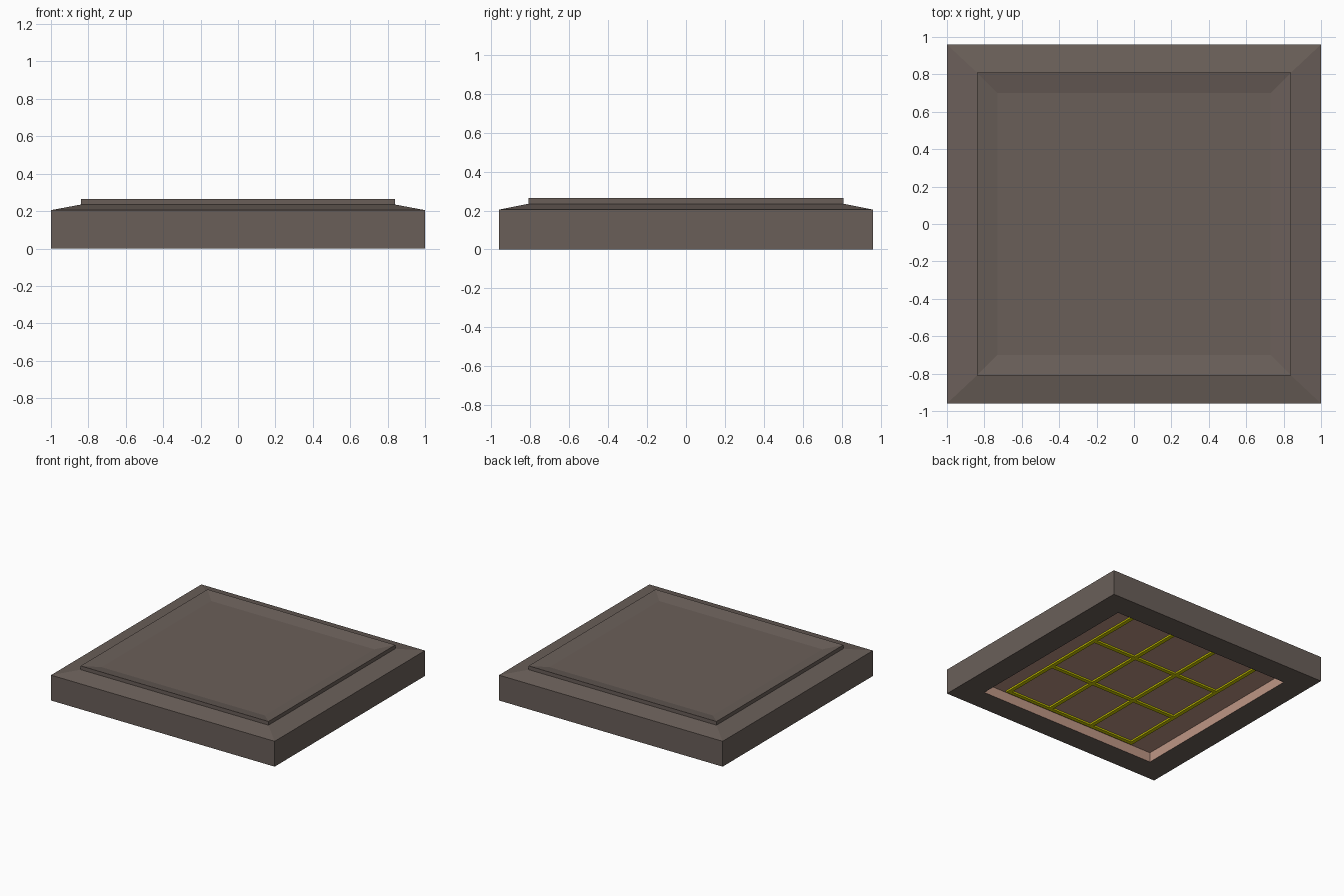
import bpy
import bmesh

if "Cube" in bpy.data.objects:
    bpy.data.objects.remove(bpy.data.objects["Cube"])


def material(name, rgb):
    mat = bpy.data.materials.new(name)
    lin = [((c / 255 + 0.055) / 1.055) ** 2.4 if c > 10 else c / 255 / 12.92 for c in rgb]
    mat.diffuse_color = (*lin, 1.0)
    mat.use_nodes = True
    mat.node_tree.nodes["Principled BSDF"].inputs["Base Color"].default_value = mat.diffuse_color
    return mat


STONE = material("grey brown stone", (106, 95, 89))
CLAY = material("warm clay", (190, 150, 133))
YELLOW = material("yellow trim", (205, 200, 0))


def finish(name, bm, mats):
    mesh = bpy.data.meshes.new(name)
    bm.normal_update()
    bm.to_mesh(mesh)
    bm.free()
    for mat in mats:
        mesh.materials.append(mat)
    obj = bpy.data.objects.new(name, mesh)
    bpy.context.collection.objects.link(obj)
    return obj


def loft(name, rings, mats, closed=False):
    """Stack rectangular rings (half x, half y, z); cap the ends or join them."""
    bm = bmesh.new()
    loops = [[bm.verts.new((sx * hx, sy * hy, z))
              for sx, sy in ((-1, -1), (1, -1), (1, 1), (-1, 1))]
             for hx, hy, z in rings]
    pairs = list(zip(loops, loops[1:]))
    if closed:
        pairs.append((loops[-1], loops[0]))
    else:
        bm.faces.new(loops[0][::-1])
        bm.faces.new(loops[-1])
    for a, b in pairs:
        for i in range(4):
            j = (i + 1) % 4
            bm.faces.new((a[i], a[j], b[j], b[i]))
    bmesh.ops.recalc_face_normals(bm, faces=bm.faces)
    return finish(name, bm, mats)


SEAM = 0.085

# Hollow lower skirt, with the inner walls in clay
skirt = loft("lower_skirt", [(1, 0.96, 0), (1, 0.96, SEAM),
                             (0.8, 0.77, SEAM), (0.8, 0.77, 0)],
             [STONE, CLAY], closed=True)
for face in skirt.data.polygons:
    c = face.center
    if abs(face.normal.z) < 0.5 and abs(c.x) < 0.9 and abs(c.y) < 0.9:
        face.material_index = 1

# Upper slab: sloped shoulder, raised lip and shallow dished top
loft("upper_slab", [(1, 0.96, SEAM), (1, 0.96, 0.205), (0.84, 0.81, 0.235),
                    (0.84, 0.81, 0.265), (0.73, 0.70, 0.242)], [STONE])

# Clay panel recessed in the underside
loft("underside_panel", [(0.8, 0.77, 0.078), (0.8, 0.77, SEAM)], [CLAY])

# Yellow grid of four bars each way on the panel
GX, GY, W, Z0, Z1 = 0.59, 0.735, 0.016, 0.065, 0.08
bm = bmesh.new()


def bar(x, y, hx, hy):
    verts = bmesh.ops.create_cube(bm, size=1)["verts"]
    bmesh.ops.scale(bm, vec=(2 * hx, 2 * hy, Z1 - Z0), verts=verts)
    bmesh.ops.translate(bm, vec=(x, y, (Z0 + Z1) / 2), verts=verts)


for k in (-1, -1 / 3, 1 / 3, 1):
    bar(k * GX, 0, W, GY + W)
    for col in (-2 / 3, 0, 2 / 3):
        bar(col * GX, k * GY, GX / 3 - W, W)
finish("underside_grid", bm, [YELLOW])
